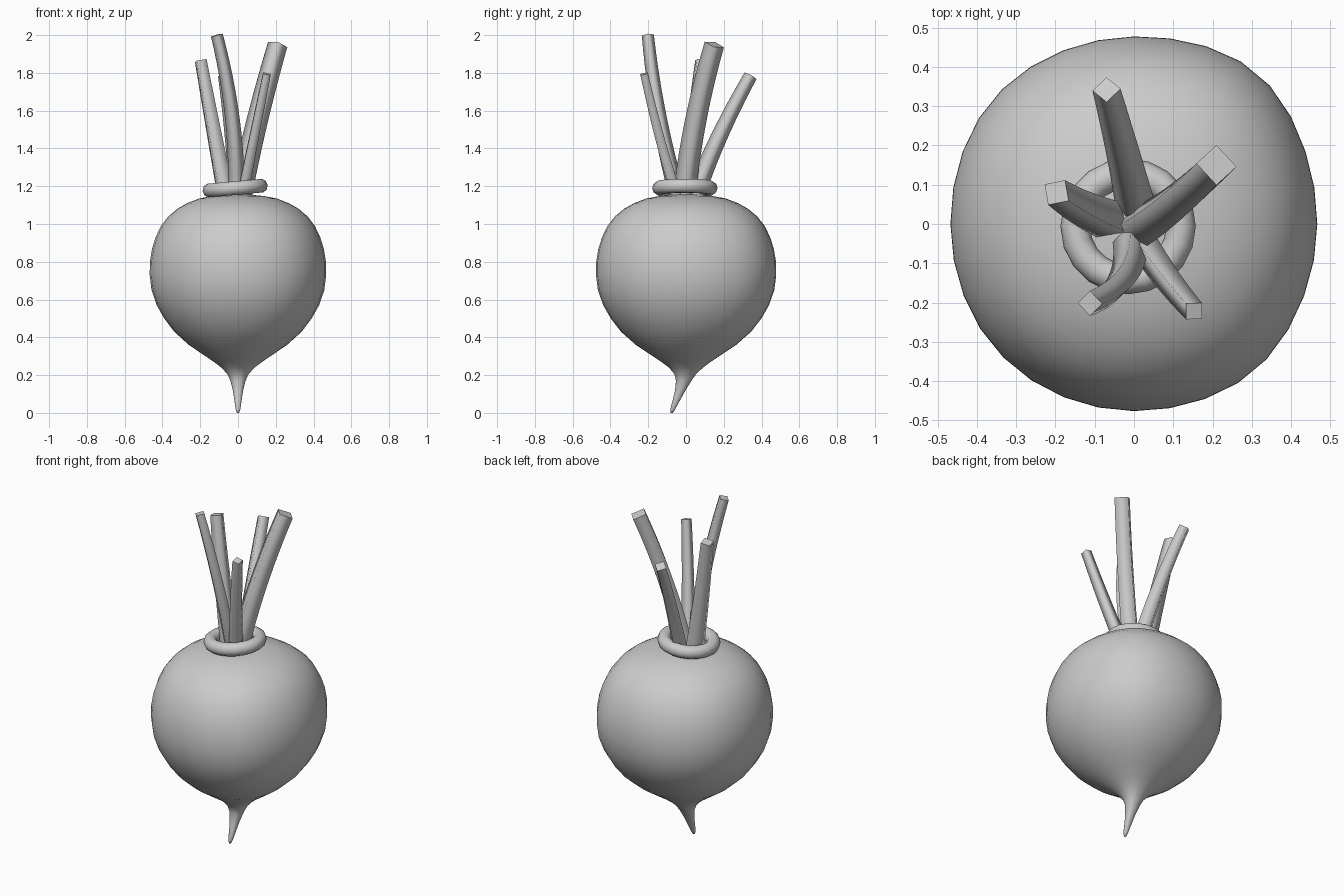
import bpy, bmesh, math
from mathutils import Vector

if "Cube" in bpy.data.objects:
    bpy.data.objects.remove(bpy.data.objects["Cube"])


def finish(bm, name):
    bmesh.ops.recalc_face_normals(bm, faces=bm.faces)
    me = bpy.data.meshes.new(name)
    bm.to_mesh(me)
    bm.free()
    ob = bpy.data.objects.new(name, me)
    bpy.context.collection.objects.link(ob)
    return ob


def loft(name, rings, flat_caps=False):
    bm = bmesh.new()
    loops = [[bm.verts.new(p) for p in ring] for ring in rings]
    n = len(loops[0])
    for a, b in zip(loops, loops[1:]):
        for i in range(n):
            j = (i + 1) % n
            bm.faces.new((a[i], a[j], b[j], b[i])).smooth = True
    for end in (loops[0], loops[-1]):
        bm.faces.new(end).smooth = not flat_caps
    return finish(bm, name)


def bump(deg, centre, width):
    d = (deg - centre + 180) % 360 - 180
    return math.exp(-(d / width) ** 2)


# Root bulb: (z, radius, y offset) profile, slightly lumpy, with a bent tip
profile = [(0.0, 0.006, -0.075), (0.02, 0.013, -0.07), (0.07, 0.02, -0.05),
           (0.12, 0.028, -0.03), (0.17, 0.041, -0.012), (0.205, 0.057, -0.004),
           (0.24, 0.09, 0), (0.27, 0.13, 0), (0.31, 0.19, 0), (0.36, 0.265, 0),
           (0.43, 0.344, 0), (0.5, 0.398, 0), (0.57, 0.438, 0),
           (0.65, 0.466, 0), (0.73, 0.476, 0), (0.8, 0.475, 0),
           (0.87, 0.463, 0), (0.93, 0.444, 0), (0.99, 0.415, 0),
           (1.04, 0.376, 0), (1.08, 0.328, 0), (1.11, 0.275, 0),
           (1.135, 0.21, 0), (1.148, 0.14, 0), (1.155, 0.07, 0), (1.157, 0.01, 0)]
rings = []
for z, r, cy in profile:
    ring = []
    for i in range(32):
        d = i * 360 / 32
        a = math.radians(d)
        k = r * (1 + 0.05 * bump(d, 50, 24) + 0.025 * bump(d, 310, 22)
                 + 0.02 * bump(d, 140, 25) + 0.01 * bump(d, 220, 25))
        ring.append((0.98 * k * math.cos(a), cy + k * math.sin(a), z))
    rings.append(ring)
loft("root_bulb", rings)

# Crown ring, slightly tilted
bpy.ops.mesh.primitive_torus_add(major_segments=20, minor_segments=10,
                                 major_radius=0.135, minor_radius=0.038,
                                 location=(-0.015, -0.006, 1.19),
                                 rotation=(0, -0.09, 0))
crown = bpy.context.object
crown.name = "crown_ring"
bpy.ops.object.shade_smooth()


# Leaf stalks: four-sided tapered sweeps through base, middle and tip
def stalk(name, base, mid, tip, r0, r1, roll):
    p0, p1, p2 = Vector(base), Vector(mid), Vector(tip)
    n, rings = 12, []
    for i in range(n + 1):
        t = i / n
        p = p0 * (2 * t - 1) * (t - 1) + p1 * 4 * t * (1 - t) + p2 * t * (2 * t - 1)
        d = (p0 * (4 * t - 3) + p1 * (4 - 8 * t) + p2 * (4 * t - 1)).normalized()
        u = (Vector((1, 0, 0)) - d * d.x).normalized()
        v = d.cross(u)
        r = r0 + (r1 - r0) * t
        rings.append([p + r * (u * math.cos(a) + v * math.sin(a))
                      for a in (math.radians(roll + 90 * k) for k in range(4))])
    loft(name, rings, True)


stalk("stalk_right", (0.01, -0.01, 1.13), (0.10, 0.05, 1.54), (0.21, 0.15, 1.95),
      0.06, 0.053, 0)
stalk("stalk_back", (0.005, 0.04, 1.13), (-0.025, 0.17, 1.45), (-0.07, 0.342, 1.785),
      0.052, 0.036, 0)
stalk("stalk_left", (-0.06, 0.01, 1.13), (-0.13, 0.04, 1.50), (-0.197, 0.08, 1.865),
      0.055, 0.038, 55)
stalk("stalk_front_left", (-0.01, -0.04, 1.13), (-0.03, -0.14, 1.56), (-0.112, -0.202, 2.0),
      0.045, 0.032, 0)
stalk("stalk_front_right", (0.02, -0.045, 1.13), (0.085, -0.14, 1.46), (0.153, -0.222, 1.795),
      0.04, 0.029, 45)
